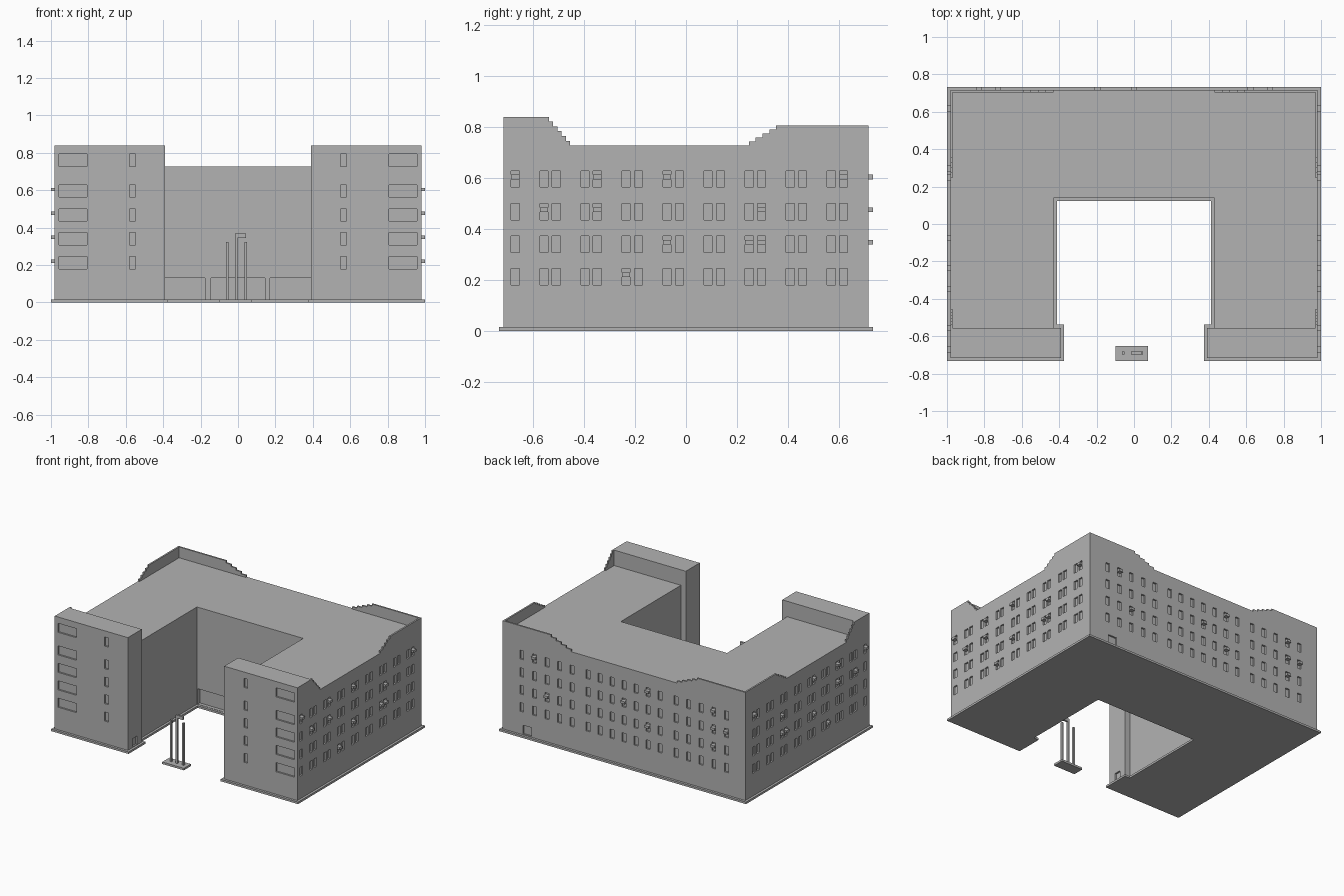
import bpy
import bmesh

cube = bpy.data.objects.get("Cube")
if cube:
    bpy.data.objects.remove(cube, do_unlink=True)

grey = bpy.data.materials.new("plain_grey")
grey.use_nodes = True
tone = (0.45, 0.45, 0.45, 1)
grey.diffuse_color = tone
grey.node_tree.nodes["Principled BSDF"].inputs["Base Color"].default_value = tone

W, D = 0.982, 0.716          # half width and half depth of the walls
BASE, ROOF, TOWER, CORNER = 0.015, 0.727, 0.84, 0.806
TOWER_IN, TOWER_BACK = 0.39, -0.555


def finish(name, bm):
    bmesh.ops.recalc_face_normals(bm, faces=bm.faces)
    mesh = bpy.data.meshes.new(name)
    bm.to_mesh(mesh)
    bm.free()
    mesh.materials.append(grey)
    obj = bpy.data.objects.new(name, mesh)
    bpy.context.scene.collection.objects.link(obj)
    return obj


def prism(name, points, shift):
    """Extrude a closed outline along a vector."""
    bm = bmesh.new()
    face = bm.faces.new([bm.verts.new(p) for p in points])
    new = bmesh.ops.extrude_face_region(bm, geom=[face])["geom"]
    bmesh.ops.translate(bm, vec=shift, verts=[v for v in new if isinstance(v, bmesh.types.BMVert)])
    return finish(name, bm)


def boxes(name, spans):
    """One object from (x0, x1, y0, y1, z0, z1) spans."""
    bm = bmesh.new()
    for x0, x1, y0, y1, z0, z1 in spans:
        verts = bmesh.ops.create_cube(bm, size=1)["verts"]
        bmesh.ops.scale(bm, vec=(x1 - x0, y1 - y0, z1 - z0), verts=verts)
        bmesh.ops.translate(bm, vec=((x0 + x1) / 2, (y0 + y1) / 2, (z0 + z1) / 2), verts=verts)
    return finish(name, bm)


def around(x, y, z, hx, hy, hz):
    return (x - hx, x + hx, y - hy, y + hy, z - hz, z + hz)


def footprint(grow, z):
    """U-shaped plan, widened by grow on every side."""
    half = [(0.43 - grow, 0.14 - grow), (0.43 - grow, TOWER_BACK + grow),
            (TOWER_IN - grow, TOWER_BACK + grow), (TOWER_IN - grow, -D - grow),
            (W + grow, -D - grow), (W + grow, D + grow)]
    return [(x, y, z) for x, y in half] + [(-x, y, z) for x, y in reversed(half)]


# Plinth, walls and tower tops
prism("plinth", footprint(0.017, 0), (0, 0, BASE))
walls = prism("walls", footprint(0, BASE), (0, 0, ROOF - BASE))
tower_tops = [boxes(side + "_tower_top", [tuple(sorted((s * TOWER_IN, s * W))) + (-D, TOWER_BACK, ROOF, TOWER)])
              for s, side in ((1, "left"), (-1, "right"))]

# Window positions
rows = [0.596, 0.468, 0.34, 0.213]
side_cols = [-0.67] + [-0.557 + 0.161 * k + d for k in range(8) for d in (0, 0.048)]
back_cols = [0.097 * k for k in range(-3, 4)]
back_cols += [s * (0.42 + 0.102 * k) for s in (1, -1) for k in range(5)]
deep = 0.012
cuts = []
for z in rows:
    for s in (1, -1):
        cuts += [around(s * W, y, z, deep, 0.016, 0.032) for y in side_cols]
    cuts += [around(x, D, z, 0.016, deep, 0.032) for x in back_cols]
for z in rows + [0.761]:
    for s in (1, -1):
        cuts.append(around(s * 0.882, -D, z, 0.075, deep, 0.033))
        cuts.append(around(s * 0.564, -D, z, 0.016, deep, 0.033))
# Doors in the back wall and the inner tower walls
cuts.append((0.75, 0.82, D - deep, D + deep, 0.02, 0.085))
for s in (1, -1):
    cuts.append(around(s * TOWER_IN, -0.635, 0.05, deep, 0.025, 0.03))
# Recessed bays of the courtyard entrance
for x0, x1 in ((-0.425, -0.176), (-0.144, 0.145), (0.172, 0.425)):
    cuts.append((x0, x1, 0.11, 0.165, 0.017, 0.13))

cutter = boxes("opening_cutter", cuts)
cutter.hide_render = True
for obj in [walls] + tower_tops:
    mod = obj.modifiers.new("openings", "BOOLEAN")
    mod.operation = "DIFFERENCE"
    mod.solver = "EXACT"
    mod.object = cutter
bpy.context.view_layer.update()
graph = bpy.context.evaluated_depsgraph_get()
cut_meshes = [(o, bpy.data.meshes.new_from_object(o.evaluated_get(graph))) for o in [walls] + tower_tops]
for obj, mesh in cut_meshes:
    obj.modifiers.clear()
    obj.data = mesh
bpy.data.objects.remove(cutter, do_unlink=True)


def stairs(start, end, low, high, count):
    """Stepped profile rising from start to end."""
    pts = [(start, low)]
    for k in range(count):
        z = low + (high - low) * (k + 1) / count
        pts += [(start + (end - start) * k / count, z),
                (start + (end - start) * (k + 1) / count, z)]
    return pts[1:]


# Thin stepped parapets on the roof edge
thick = 0.012
for s, side in ((1, "left"), (-1, "right")):
    front = stairs(-0.455, TOWER_BACK, ROOF, TOWER, 6)
    rear = stairs(0.247, 0.38, ROOF, CORNER, 5) + [(D, CORNER)]
    back = stairs(0.43, 0.63, ROOF, CORNER, 5) + [(W, CORNER)]
    for name, line in (("front", front), ("rear", rear)):
        outline = [(line[0][0], ROOF)] + line + [(line[-1][0], ROOF)]
        prism(f"{side}_{name}_parapet", [(s * W, y, z) for y, z in outline], (-s * thick, 0, 0))
    outline = [(back[0][0], ROOF)] + back + [(W, ROOF)]
    prism(f"{side}_back_parapet", [(s * x, D, z) for x, z in outline], (0, -thick, 0))

# Air conditioners hung in some windows: row -> window column numbers
lift, reach = 0.008, 0.017
side_units = {0: (0, 4, 7, 16), 1: (1, 4, 12), 2: (7, 11, 12), 3: (5,)}
units = []
for r, cols in side_units.items():
    for c in cols:
        for s in (1, -1):
            units.append(around(s * W, side_cols[c], rows[r] + lift, reach, 0.016, 0.009))
back_units = {0: (1, 10, 15), 1: (3, 15, 16), 2: (1, 9, 15)}
for r, cols in back_units.items():
    for c in cols:
        units.append(around(back_cols[c], D, rows[r] + lift, 0.016, reach, 0.009))
boxes("air_conditioners", units)

# Free-standing post group in front of the courtyard
boxes("post_base", [(-0.1, 0.075, -0.733, -0.652, 0, BASE)])
boxes("posts", [around(x, -0.69, (BASE + top) / 2, 0.007, 0.007, (top - BASE) / 2)
                for x, top in ((-0.057, 0.322), (-0.009, 0.345), (0.041, 0.322))])
boxes("post_plate", [(-0.016, 0.043, -0.697, -0.683, 0.345, 0.368)])
